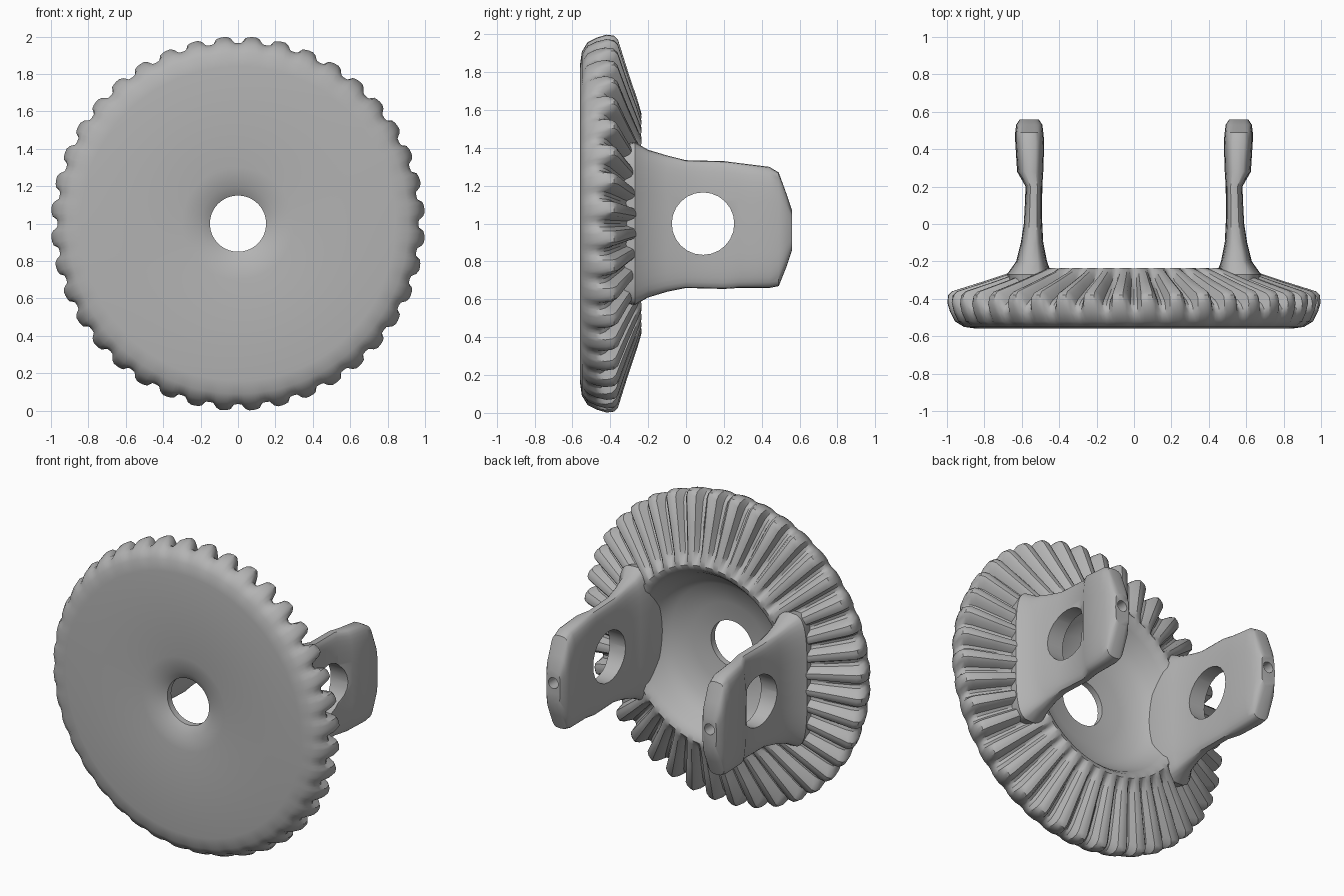
import bpy, bmesh
from math import sin, cos, pi, radians
from mathutils import Matrix, Vector

cube = bpy.data.objects.get("Cube")
if cube:
    bpy.data.objects.remove(cube, do_unlink=True)

steel = bpy.data.materials.new("grey_steel")
steel.use_nodes = True
colour = (0.45, 0.45, 0.45, 1)
steel.diffuse_color = colour
steel.node_tree.nodes["Principled BSDF"].inputs["Base Color"].default_value = colour


def loft(name, rings, closed=False):
    """Skin equal-length rings of points, capped unless the loft closes on itself."""
    bm = bmesh.new()
    loops = [[bm.verts.new(p) for p in ring] for ring in rings]
    n = len(loops[0])
    pairs = list(zip(loops, loops[1:]))
    if closed:
        pairs.append((loops[-1], loops[0]))
    else:
        bm.faces.new(loops[0])
        bm.faces.new(loops[-1])
    for a, b in pairs:
        for i in range(n):
            j = (i + 1) % n
            bm.faces.new((a[i], a[j], b[j], b[i]))
    bmesh.ops.recalc_face_normals(bm, faces=bm.faces)
    mesh = bpy.data.meshes.new(name)
    bm.to_mesh(mesh)
    bm.free()
    obj = bpy.data.objects.new(name, mesh)
    bpy.context.collection.objects.link(obj)
    mesh.materials.append(steel)
    return obj


def activate(obj):
    bpy.ops.object.select_all(action='DESELECT')
    obj.select_set(True)
    bpy.context.view_layer.objects.active = obj


def smooth(obj, angle):
    activate(obj)
    bpy.ops.object.shade_smooth_by_angle(angle=radians(angle))


def drill(obj, centre, axis, radius, depth):
    bpy.ops.mesh.primitive_cylinder_add(vertices=24, radius=radius, depth=depth)
    cutter = bpy.context.object
    cutter.name = "hole_cutter"
    cutter.hide_render = True
    turn = Vector((0, 0, 1)).rotation_difference(Vector(axis)).to_matrix().to_4x4()
    cutter.matrix_world = Matrix.Translation(centre) @ turn
    cutter.data.materials.append(steel)
    activate(obj)
    mod = obj.modifiers.new("hole", 'BOOLEAN')
    mod.operation = 'DIFFERENCE'
    mod.solver = 'EXACT'
    mod.object = cutter
    bpy.ops.object.modifier_apply(modifier=mod.name)
    bpy.data.objects.remove(cutter, do_unlink=True)


# Gear body: radius and y on the tooth crests, then in the valleys
profile = [
    (0.15, -0.47, 0.15, -0.47), (0.15, -0.51, 0.15, -0.51),
    (0.20, -0.54, 0.20, -0.54), (0.30, -0.555, 0.30, -0.555),
    (0.84, -0.56, 0.84, -0.56), (0.91, -0.55, 0.91, -0.55),
    (0.96, -0.52, 0.95, -0.52), (0.985, -0.47, 0.965, -0.48),
    (1.0, -0.42, 0.96, -0.455), (0.995, -0.38, 0.94, -0.43),
    (0.975, -0.36, 0.91, -0.41), (0.80, -0.305, 0.78, -0.355),
    (0.66, -0.258, 0.66, -0.31), (0.61, -0.243, 0.61, -0.265),
    (0.58, -0.235, 0.58, -0.237), (0.55, -0.245, 0.55, -0.245),
    (0.52, -0.28, 0.52, -0.28), (0.47, -0.36, 0.47, -0.36),
    (0.40, -0.42, 0.40, -0.42), (0.27, -0.455, 0.27, -0.455),
]
teeth = 40
wave = [0, 0.1, 0.75, 1, 1, 0.95, 0.8, 0.1]
count = teeth * len(wave)
rings = []
for rc, yc, rv, yv in profile:
    ring = []
    for i in range(count):
        w = wave[i % len(wave)]
        a = 2 * pi * i / count
        r, y = rv + (rc - rv) * w, yv + (yc - yv) * w
        ring.append((r * cos(a), y, 1 + r * sin(a)))
    rings.append(ring)
smooth(loft("bevel_gear", rings, closed=True), 35)

# Side lugs: y, inner x, outer x, bottom z, top z
stations = [
    (-0.42, 0.44, 0.66, 0.60, 1.40), (-0.27, 0.44, 0.68, 0.57, 1.43),
    (-0.20, 0.465, 0.63, 0.61, 1.39), (-0.10, 0.485, 0.605, 0.64, 1.36),
    (0.0, 0.49, 0.59, 0.66, 1.335), (0.20, 0.49, 0.58, 0.655, 1.33),
    (0.28, 0.485, 0.625, 0.66, 1.32), (0.44, 0.48, 0.635, 0.66, 1.30),
    (0.49, 0.485, 0.635, 0.67, 1.27), (0.53, 0.49, 0.63, 0.77, 1.16),
    (0.56, 0.51, 0.61, 0.86, 1.07),
]


def soft(v):
    return abs(v) ** 0.55 * (1 if v >= 0 else -1)


for side, label in ((1, "left"), (-1, "right")):
    rings = []
    for y, x0, x1, z0, z1 in stations:
        ring = []
        for i in range(32):
            a = 2 * pi * i / 32
            x = (x0 + x1) / 2 + soft(cos(a)) * (x1 - x0) / 2
            z = (z0 + z1) / 2 + soft(sin(a)) * (z1 - z0) / 2
            ring.append((side * x, y, z))
        rings.append(ring)
    lug = loft(label + "_lug", rings)
    drill(lug, (side * 0.55, 0.09, 1), (1, 0, 0), 0.165, 0.6)
    drill(lug, (side * 0.56, 0.56, 0.99), (0, 1, 0), 0.035, 0.2)
    smooth(lug, 35)
